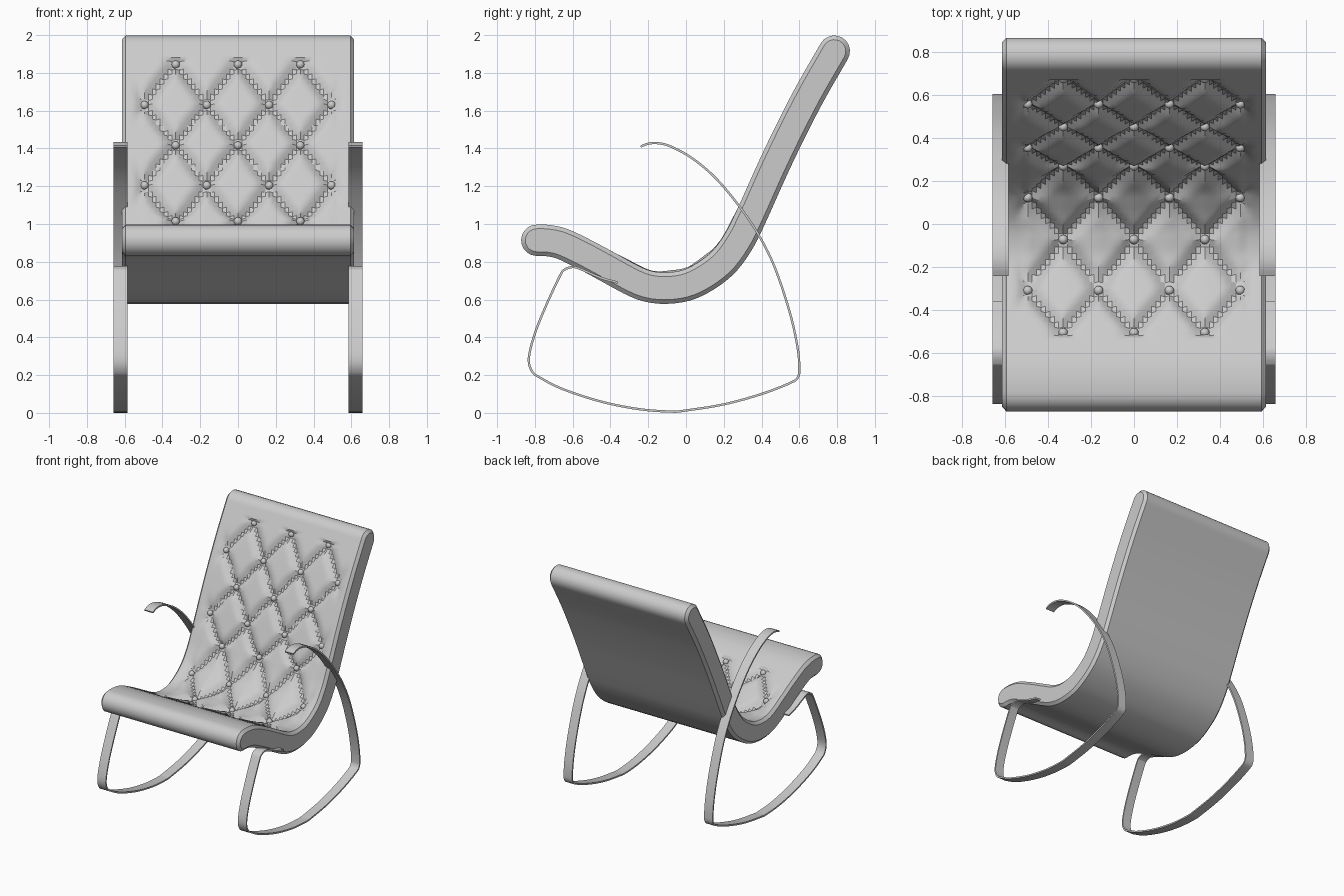
import bpy, bmesh, math
from mathutils import Vector

cube = bpy.data.objects.get("Cube")
if cube:
    bpy.data.objects.remove(cube)

grey = bpy.data.materials.new("soft_grey")
grey.use_nodes = True
grey.diffuse_color = (0.6, 0.6, 0.6, 1)
grey.node_tree.nodes["Principled BSDF"].inputs["Base Color"].default_value = (0.6, 0.6, 0.6, 1)


def spline(points, steps):
    """Smooth path through (y, z) points."""
    p = [Vector(q) for q in points]
    p = [2 * p[0] - p[1]] + p + [2 * p[-1] - p[-2]]
    out = []
    for i in range(1, len(p) - 2):
        a, b, c, d = p[i - 1:i + 3]
        for k in range(steps):
            t = k / steps
            out.append(0.5 * (2 * b + (c - a) * t + (2 * a - 5 * b + 4 * c - d) * t ** 2
                              + (3 * b - a - 3 * c + d) * t ** 3))
    return out + [p[-2]]


def normals(path):
    res = []
    for i in range(len(path)):
        t = (path[min(i + 1, len(path) - 1)] - path[max(i - 1, 0)]).normalized()
        res.append(Vector((-t.y, t.x)))
    return res


def finish(bm, name, angle=35):
    bmesh.ops.recalc_face_normals(bm, faces=bm.faces)
    mesh = bpy.data.meshes.new(name)
    bm.to_mesh(mesh)
    bm.free()
    mesh.materials.append(grey)
    obj = bpy.data.objects.new(name, mesh)
    bpy.context.collection.objects.link(obj)
    bpy.ops.object.select_all(action='DESELECT')
    obj.select_set(True)
    bpy.context.view_layer.objects.active = obj
    bpy.ops.object.shade_smooth_by_angle(angle=math.radians(angle))
    return obj


def loft(loops, name, angle=35):
    """Skin closed loops of points and cap both ends."""
    bm = bmesh.new()
    rings = [[bm.verts.new(p) for p in loop] for loop in loops]
    n = len(rings[0])
    for a, b in zip(rings, rings[1:]):
        for i in range(n):
            j = (i + 1) % n
            bm.faces.new((a[i], a[j], b[j], b[i]))
    bm.faces.new(rings[0])
    bm.faces.new(rings[-1])
    return finish(bm, name, angle)


# Cushion centre line, from the front roll to the top of the back
HALF = 0.083
SPACING = 0.165
SUB = 8
dense = spline([(-.79, .914), (-.73, .912), (-.65, .893), (-.52, .83), (-.4, .765), (-.28, .7),
                (-.2, .67), (-.11, .66), (0, .675), (.1, .722), (.2, .80), (.28, .91),
                (.345, 1.04), (.49, 1.36), (.64, 1.66), (.785, 1.915)], 40)
dense_n = normals(dense)

# Button rows located on the centre line
row_points = [(-.5, .9), (-.295, .81), (-.075, .74), (.115, .82), (.26, 1.02),
              (.36, 1.2), (.46, 1.41), (.56, 1.63), (.665, 1.85)]
rows = [min(range(len(dense)), key=lambda i: (dense[i] + dense_n[i] * 0.055 - Vector(q)).length)
        for q in row_points]

# Samples: (index on the centre line, row coordinate)
samples = [(round(rows[0] * k / 12), -9 + 9 * k / 12) for k in range(9)]
samples += [(round(rows[0] * k / 24), (k - 24) / 6) for k in range(18, 24)]
for r in range(8):
    samples += [(round(rows[r] + (rows[r + 1] - rows[r]) * k / SUB), r + k / SUB) for k in range(SUB)]
last = len(dense) - 1
samples += [(round(rows[8] + (last - rows[8]) * k / 8), 8 + k / 6) for k in range(9)]


def tuft(u, v):
    """Offset of the padded face: diagonal creases with raised pads."""
    d = min(abs((u + v + 1) % 2 - 1), abs((u - v + 1) % 2 - 1))
    over = max(abs(u) - 3, -v, v - 8, 0)
    mask = max(0, 1 - over / 0.35)
    seat = max(0, 1 - abs(v - 2.5) / 2)
    puff = 0.02 * max(0, d - 0.3) * seat if over == 0 else 0
    return puff - 0.036 * max(0, 1 - d / 0.36) * mask


def cushion_loop(x, inset):
    u, r = x / SPACING, HALF - inset
    loop = []

    def add(c, offset):
        q = c + offset
        loop.append((x, q.x, q.y))

    def roll(c, n):
        t = Vector((n.y, -n.x))
        for k in range(1, 10):
            a = math.pi * k / 10
            add(c, (n * math.cos(a) + t * math.sin(a)) * r)

    for i, v in samples:
        add(dense[i], dense_n[i] * (r + tuft(u, v)))
    roll(dense[last], dense_n[last])
    for i, v in reversed(samples):
        add(dense[i], -dense_n[i] * r)
    roll(dense[0], -dense_n[0])
    return loop


stations = [(-.615, .022), (-.595, 0)]
stations += [(k * SPACING / SUB, 0) for k in range(-28, 29)]
stations += [(.595, 0), (.615, .022)]
loft([cushion_loop(x, inset) for x, inset in stations], "tufted_cushion", 32)

# Buttons at the crossings of the creases
bm = bmesh.new()
for r, i in enumerate(rows):
    pos = dense[i] + dense_n[i] * (HALF - 0.026)
    for k in range(-3, 4):
        if (k + r) % 2 == 0:
            made = bmesh.ops.create_uvsphere(bm, u_segments=12, v_segments=8, radius=0.022)
            bmesh.ops.translate(bm, verts=made["verts"], vec=(k * SPACING, pos.x, pos.y))
finish(bm, "cushion_buttons")

# Bent band on each side: armrest, rear leg, rocker and front leg
band = spline([(-.24, 1.41), (-.2, 1.425), (-.15, 1.428), (-.08, 1.41), (.03, 1.35), (.15, 1.25),
               (.27, 1.11), (.38, .95), (.47, .77), (.55, .53), (.59, .35), (.6, .24),
               (.593, .19), (.555, .16), (.4, .10), (.2, .045), (0, .013), (-.08, .007),
               (-.25, .02), (-.45, .06), (-.65, .125), (-.77, .185), (-.815, .22),
               (-.832, .29), (-.8, .42), (-.74, .57), (-.665, .73), (-.64, .76),
               (-.6, .772), (-.56, .762), (-.45, .715), (-.36, .69)], 5)
band_n = normals(band)
for side, label in ((1, "left"), (-1, "right")):
    loops = []
    for c, n in zip(band, band_n):
        a, b = c + n * 0.006, c - n * 0.006
        inner, outer = side * 0.585, side * 0.66
        loops.append([(inner, a.x, a.y), (outer, a.x, a.y), (outer, b.x, b.y), (inner, b.x, b.y)])
    loft(loops, label + "_rocker_band")
